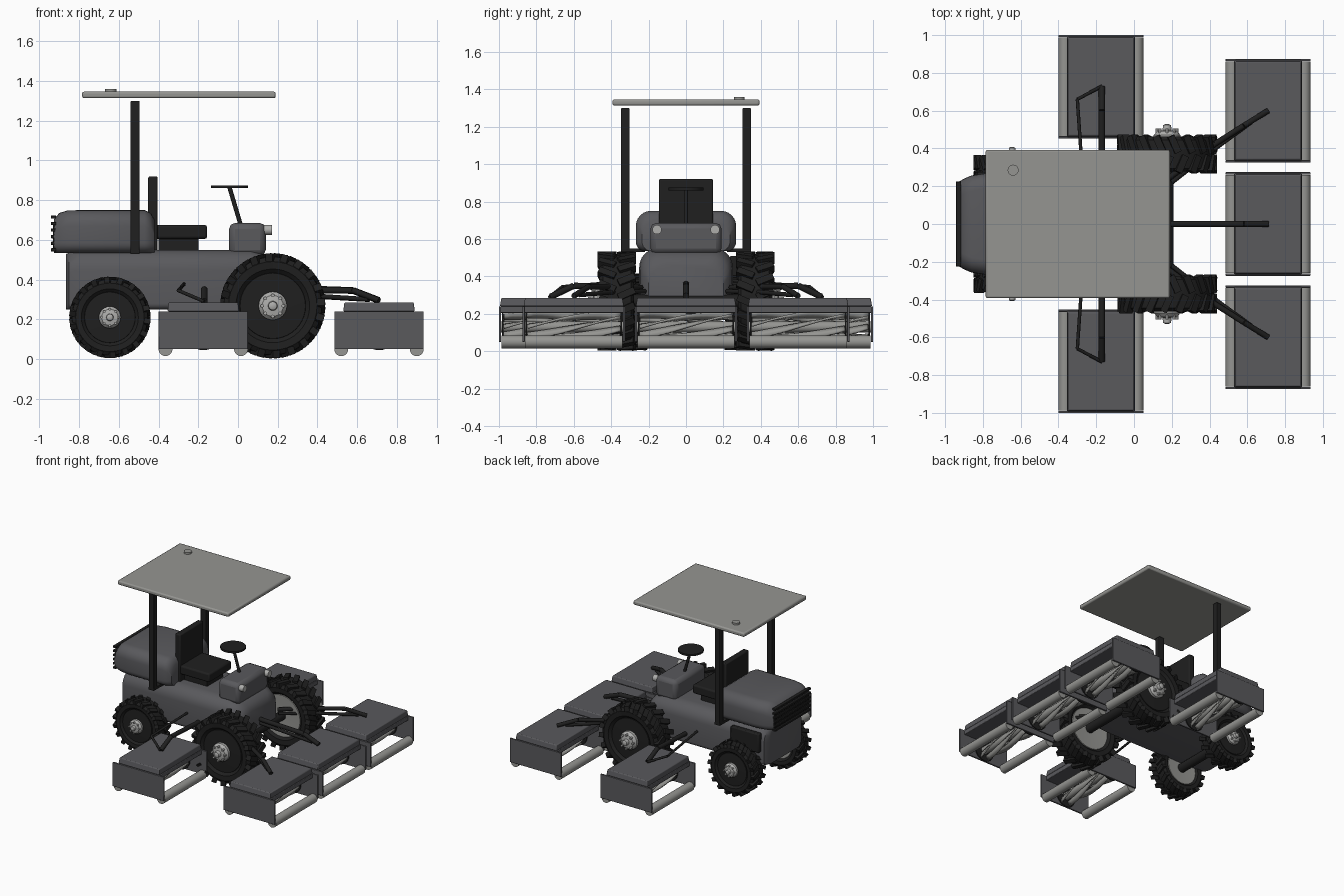
import bpy, bmesh
from math import sin, cos, pi, radians
from mathutils import Vector, Matrix

if "Cube" in bpy.data.objects:
    bpy.data.objects.remove(bpy.data.objects["Cube"])


def material(name, r, g, b):
    m = bpy.data.materials.new(name)
    m.diffuse_color = (r, g, b, 1)
    m.use_nodes = True
    m.node_tree.nodes["Principled BSDF"].inputs["Base Color"].default_value = (r, g, b, 1)
    return m


GREY = material("body dark grey", 0.1, 0.1, 0.108)
LIGHT = material("light grey", 0.3, 0.3, 0.285)
BLACK = material("black", 0.014, 0.014, 0.014)
CHROME = material("pale metal", 0.42, 0.42, 0.41)


def finish(bm, name, mat, bevel=0, smooth=True):
    bmesh.ops.recalc_face_normals(bm, faces=bm.faces)
    me = bpy.data.meshes.new(name)
    bm.to_mesh(me)
    bm.free()
    ob = bpy.data.objects.new(name, me)
    bpy.context.collection.objects.link(ob)
    me.materials.append(mat)
    if bevel:
        mod = ob.modifiers.new("Bevel", "BEVEL")
        mod.width, mod.segments = bevel, 2
    if smooth:
        bpy.ops.object.select_all(action="DESELECT")
        ob.select_set(True)
        bpy.context.view_layer.objects.active = ob
        bpy.ops.object.shade_smooth_by_angle(angle=radians(35))
    return ob


def box(name, mat, x, y, z, bevel=0, top=1):
    """Box from (min, max) pairs; top scales the upper face."""
    bm = bmesh.new()
    c = [(a + b) / 2 for a, b in (x, y, z)]
    s = [b - a for a, b in (x, y, z)]
    bmesh.ops.create_cube(bm, size=1)
    for v in bm.verts:
        k = top if v.co.z > 0 else 1
        v.co = Vector((c[0] + v.co.x * s[0] * k, c[1] + v.co.y * s[1] * k, c[2] + v.co.z * s[2]))
    return finish(bm, name, mat, bevel)


def rod(name, mat, points, r, sides=12):
    """Straight round bars joining the points."""
    bm = bmesh.new()
    pts = [Vector(p) for p in points]
    for a, b in zip(pts, pts[1:]):
        rot = (b - a).to_track_quat("Z", "Y").to_matrix().to_4x4()
        bmesh.ops.create_cone(bm, cap_ends=True, segments=sides, radius1=r, radius2=r,
                              depth=(b - a).length, matrix=Matrix.Translation((a + b) / 2) @ rot)
    return finish(bm, name, mat)


def bridge(bm, rings):
    for a, b in zip(rings, rings[1:]):
        n = len(a)
        for i in range(n):
            bm.faces.new((a[i], a[(i + 1) % n], b[(i + 1) % n], b[i]))
    bm.faces.new(rings[0])
    bm.faces.new(rings[-1])


def loft(name, mat, stations, bottom, r_top, r_low):
    """Rounded sections along x; stations are (x, half width, top)."""
    bm = bmesh.new()
    rings = []
    for x, w, top in stations:
        ring = []
        for k, (sy, sz, r) in enumerate([(1, 1, r_top), (-1, 1, r_top), (-1, -1, r_low), (1, -1, r_low)]):
            cy, cz = sy * (w - r), (top - r if sz > 0 else bottom + r)
            for j in range(7):
                a = k * pi / 2 + j * pi / 12
                ring.append(bm.verts.new((x, cy + r * cos(a), cz + r * sin(a))))
        rings.append(ring)
    bridge(bm, rings)
    return finish(bm, name, mat)


def lathe(name, mat, profile, centre, side, n=40):
    """Spin (radius, offset) pairs around the y direction."""
    bm = bmesh.new()
    rings = [[bm.verts.new((centre[0] + r * cos(2 * pi * i / n), centre[1] + side * y,
                            centre[2] + r * sin(2 * pi * i / n))) for i in range(n)] for r, y in profile]
    bridge(bm, rings)
    return finish(bm, name, mat)


def wheel(name, x, y, z, R, w, side, lugs):
    c = (x, side * y, z)
    h = w / 2
    lathe(name + "_tyre", BLACK, [(R * .62, -h * .7), (R * .7, -h * .9), (R * .84, -h * .93), (R * .93, -h * .75),
          (R * .945, 0), (R * .93, h * .75), (R * .84, h * .93), (R * .7, h * .9), (R * .62, h * .7)], c, side)
    # Chevron tread lugs
    bm = bmesh.new()
    for s in (-1, 1):
        for i in range(lugs):
            turn = Matrix.Rotation(2 * pi * (i + (s > 0) / 2) / lugs, 4, "Y")
            m = (Matrix.Translation(c) @ turn @ Matrix.Translation((0, s * h * .52, R * .92))
                 @ Matrix.Rotation(s * radians(24), 4, "Z") @ Matrix.Diagonal((R * .14, h * .95, R * .15, 1)))
            bmesh.ops.create_cube(bm, size=1, matrix=m)
    finish(bm, name + "_tread", BLACK, smooth=False)
    # Rim, inner dish and stepped hub
    lathe(name + "_rim", BLACK, [(R * .64, h * .6), (R * .62, h * .75), (R * .3, h * .8)], c, side)
    lathe(name + "_inner_dish", LIGHT, [(R * .64, -h * .5), (R * .62, -h * .78), (R * .2, -h * .72)], c, side)
    lathe(name + "_hub", CHROME, [(R * .27, h * .7), (R * .27, h), (R * .2, h + R * .08), (R * .09, h + R * .1),
          (R * .08, h + R * .2), (R * .04, h + R * .22)], c, side, 24)
    for i in range(8):
        a = i * pi / 4
        p = Vector((x + R * .2 * cos(a), c[1] + side * h, z + R * .2 * sin(a)))
        rod(name + "_bolt", CHROME, [p, p + Vector((0, side * R * .13, 0))], R * .035, 6)


def cutting_unit(name, x, y, half):
    ends = (y - half, y + half)
    box(name + "_deck", GREY, (x - .18, x + .18), ends, (.205, .24), .004)
    box(name + "_cover", GREY, (x - .18, x + .18), ends, (.24, .285), .006, .97)
    for s in (-1, 1):
        e = y + s * half
        box(name + "_side_plate", GREY, (x - .225, x + .225), (e - .006, e + .006), (.05, .24), .002)
        rod(name + "_roller", LIGHT, [(x + s * .19, ends[0] + .008, .05), (x + s * .19, ends[1] - .008, .05)], .035, 20)
        d = y + s * (half - .015)
        rod(name + "_reel_end", BLACK, [(x, d - .004, .13), (x, d + .004, .13)], .085, 24)
    rod(name + "_reel_core", LIGHT, [(x, ends[0], .13), (x, ends[1], .13)], .03)
    # Helical blades
    bm = bmesh.new()
    for b in range(6):
        last = None
        for i in range(17):
            a = b * pi / 3 + i / 16 * 1.9
            yy = y + (half - .02) * (i / 8 - 1)
            pair = [bm.verts.new((x + r * cos(a + lag), yy, .13 + r * sin(a + lag))) for r, lag in ((.045, .35), (.08, 0))]
            if last:
                bm.faces.new((last[0], last[1], pair[1], pair[0]))
            last = pair
    reel = finish(bm, name + "_reel_blades", LIGHT)
    reel.modifiers.new("Solidify", "SOLIDIFY").thickness = .012


# Chassis, engine hood and console
loft("chassis", GREY, [(-.865, .2, .53), (-.85, .235, .535), (-.81, .25, .55), (.06, .25, .55),
                       (.12, .245, .535), (.17, .23, .505), (.195, .2, .46)], .25, .1, .03)
loft("engine_hood", GREY, [(-.925, .225, .705), (-.9, .24, .735), (-.86, .257, .748), (-.79, .268, .75),
                           (-.47, .268, .75), (-.44, .255, .735), (-.42, .235, .7)], .535, .08, .05)
box("side_panel", BLACK, (-.83, -.58), (.235, .275), (.36, .51), .008)
box("console", GREY, (-.045, .14), (-.19, .19), (.52, .685), .03)

# Rear grille
box("grille_panel", BLACK, (-.931, -.92), (-.215, .215), (.56, .69))
for i in range(6):
    z = .55 + i * .033
    box("grille_slat", BLACK, (-.942, -.915), (-.225, .225), (z - .008, z + .008), .003)

# Seat
box("seat_cushion", BLACK, (-.42, -.155), (-.14, .14), (.605, .675), .012)
box("seat_back", BLACK, (-.452, -.405), (-.145, .145), (.54, .92), .008)
box("seat_base", BLACK, (-.4, -.2), (-.1, .1), (.54, .61))

# Steering
rod("steering_column", BLACK, [(.015, 0, .67), (-.043, 0, .865)], .011)
rod("steering_wheel", BLACK, [(-.043, 0, .86), (-.043, 0, .874)], .093, 32)

# Canopy
box("canopy", LIGHT, (-.785, .19), (-.393, .393), (1.313, 1.346), .01)
rod("canopy_cap", LIGHT, [(-.64, .285, 1.34), (-.64, .285, 1.36)], .029, 24)

for side, tag in ((1, "left"), (-1, "right")):
    box(tag + "_canopy_post", BLACK, (-.541, -.495), sorted((side * .302, side * .348)), (.54, 1.3), .005)
    box(tag + "_post_bracket", BLACK, (-.541, -.495), sorted((side * .22, side * .348)), (.53, .55))
    rod(tag + "_headlight", CHROME, [(.13, side * .155, .65), (.17, side * .155, .65)], .025, 20)
    wheel(tag + "_front_wheel", .175, .37, .268, .265, .2, side, 20)
    wheel(tag + "_rear_wheel", -.645, .285, .21, .205, .155, side, 18)
    cutting_unit(tag + "_front_unit", .71, side * .6, .268)
    cutting_unit(tag + "_middle_unit", -.175, side * .727, .268)
    # Lift arms of the outer front units
    rod(tag + "_front_arm", BLACK, [(.18, side * .24, .34), (.43, side * .425, .345), (.58, side * .52, .345),
                                    (.71, side * .6, .295)], .015)
    rod(tag + "_front_lower_arm", BLACK, [(.2, side * .22, .32), (.43, side * .4, .315), (.66, side * .57, .3)], .012)
    # Lift arms of the middle units
    rod(tag + "_middle_arm", BLACK, [(-.17, side * .2, .33), (-.17, side * .6, .35), (-.17, side * .725, .29)], .017)
    rod(tag + "_middle_link", BLACK, [(-.27, side * .22, .38), (-.3, side * .66, .345), (-.17, side * .73, .29)], .009)

# Axles
for x, z, w in ((.175, .268, .4), (-.645, .21, .3)):
    rod("axle", BLACK, [(x, -w, z), (x, w, z)], .035)

# Centre front unit and its arm
cutting_unit("centre_front_unit", .71, 0, .268)
rod("centre_arm", BLACK, [(.15, 0, .36), (.58, 0, .345), (.71, 0, .295)], .017)
rod("centre_lower_arm", BLACK, [(.15, 0, .33), (.65, 0, .3)], .012)
